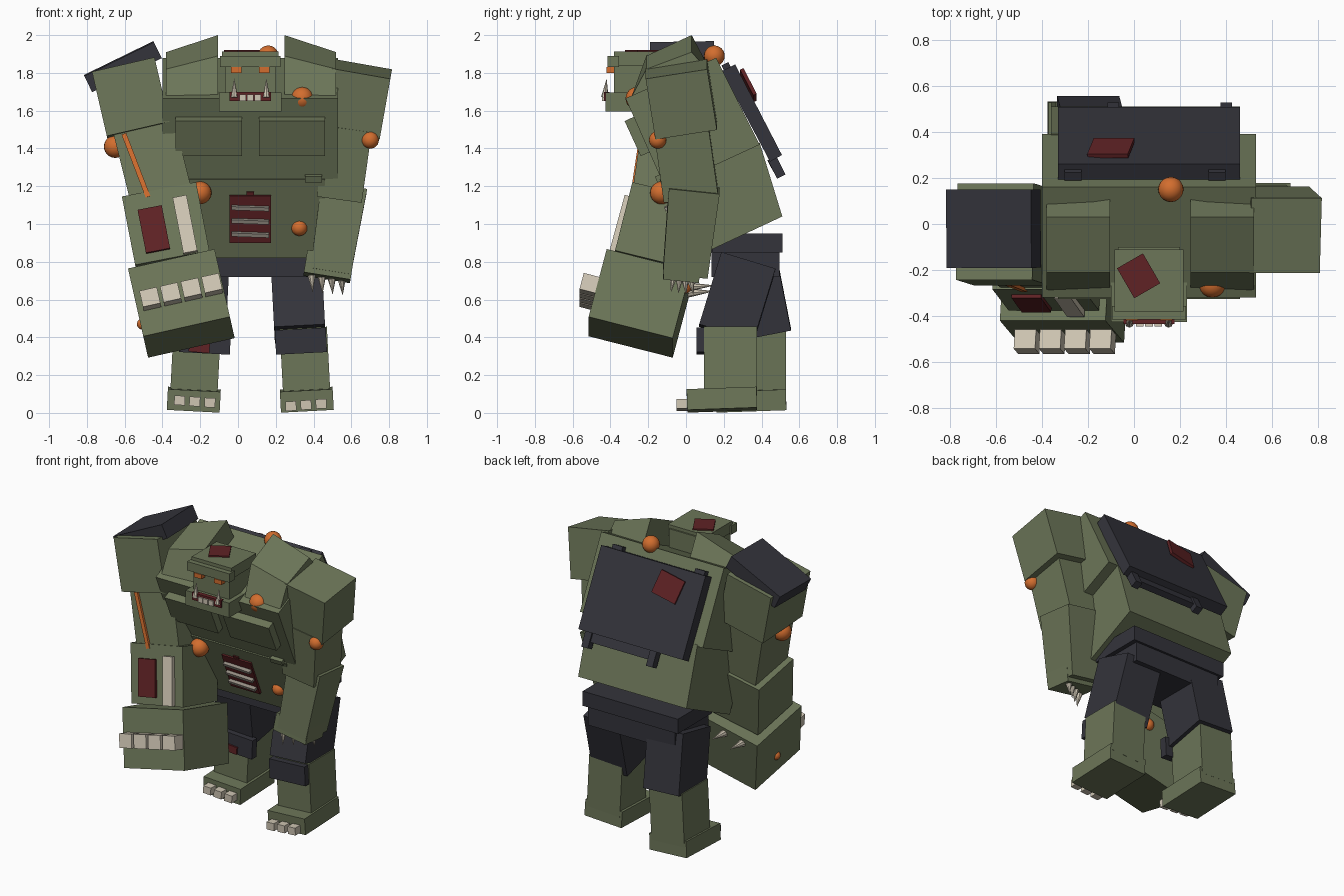
import bpy, bmesh, math
from mathutils import Matrix, Vector, Euler

if "Cube" in bpy.data.objects:
    bpy.data.objects.remove(bpy.data.objects["Cube"])


def material(name, rgb):
    m = bpy.data.materials.new(name)
    m.diffuse_color = (*rgb, 1)
    m.use_nodes = True
    m.node_tree.nodes["Principled BSDF"].inputs["Base Color"].default_value = m.diffuse_color
    return m


OLIVE = material("olive_armour", (0.15, 0.18, 0.098))
DARK = material("dark_slate", (0.034, 0.034, 0.044))
RED = material("dark_red", (0.115, 0.016, 0.018))
ORANGE = material("orange_glow", (0.65, 0.155, 0.028))
IVORY = material("ivory", (0.62, 0.56, 0.45))
BONE = material("bone_grey", (0.30, 0.27, 0.23))


def finish(name, bm, mat):
    bmesh.ops.recalc_face_normals(bm, faces=bm.faces)
    me = bpy.data.meshes.new(name)
    bm.to_mesh(me)
    bm.free()
    me.materials.append(mat)
    ob = bpy.data.objects.new(name, me)
    bpy.context.collection.objects.link(ob)
    return ob


def place(centre, rot):
    return Matrix.Translation(centre) @ Euler([math.radians(a) for a in rot]).to_matrix().to_4x4()


def box(name, mat, centre, size, rot=(0, 0, 0), taper=1.0):
    """Box with a rotation in degrees; taper scales its lower end."""
    bm = bmesh.new()
    bmesh.ops.create_cube(bm, size=1)
    for v in bm.verts:
        k = taper if v.co.z < 0 else 1
        v.co = Vector((v.co.x * size[0] * k, v.co.y * size[1] * k, v.co.z * size[2]))
    bm.transform(place(centre, rot))
    return finish(name, bm, mat)


def prism(name, mat, x0, x1, pts, pts1=None):
    """Side profile (y, z) spanned from x0 to x1, with an optional second profile."""
    bm = bmesh.new()
    a = [bm.verts.new((x0, y, z)) for y, z in pts]
    b = [bm.verts.new((x1, y, z)) for y, z in (pts1 or pts)]
    n = len(a)
    bm.faces.new(a)
    bm.faces.new(b)
    for i in range(n):
        bm.faces.new((a[i], a[(i + 1) % n], b[(i + 1) % n], b[i]))
    return finish(name, bm, mat)


def ball(name, centre, r):
    bm = bmesh.new()
    bmesh.ops.create_uvsphere(bm, u_segments=20, v_segments=12, radius=r)
    bm.transform(Matrix.Translation(centre))
    for f in bm.faces:
        f.smooth = True
    return finish(name, bm, ORANGE)


def spike(name, base, tip, r):
    base, d = Vector(base), Vector(tip) - Vector(base)
    bm = bmesh.new()
    bmesh.ops.create_cone(bm, cap_ends=True, segments=8, radius1=r, radius2=0, depth=d.length)
    bm.transform(Matrix.Translation(base + d / 2) @ d.to_track_quat('Z', 'Y').to_matrix().to_4x4())
    return finish(name, bm, IVORY)


# Torso, leaning forward
prism("chest", OLIVE, -0.40, 0.53, [(-0.32, 1.665), (0.16, 1.88), (0.39, 1.42), (-0.11, 1.19)])
prism("abdomen", OLIVE, -0.36, 0.46, [(-0.14, 1.235), (0.39, 1.43), (0.51, 1.04), (0.04, 0.82)])
for i, x in enumerate((-0.33, 0.11)):
    prism(f"pectoral_slab_{i}", OLIVE, x, x + 0.35,
          [(-0.325, 1.545), (-0.26, 1.575), (-0.17, 1.39), (-0.24, 1.36)])
box("belly_latch", OLIVE, (0.40, -0.135, 1.245), (0.09, 0.05, 0.035), (24, 0, 0))

# Belly vent
box("vent_panel", RED, (0.065, -0.05, 1.03), (0.22, 0.03, 0.27), (22, 0, 0))
box("vent_tab", RED, (0.065, -0.10, 1.16), (0.04, 0.03, 0.03), (22, 0, 0))
for i in range(3):
    z = 1.085 - 0.07 * i
    box(f"vent_bar_{i}", BONE, (0.065, -0.075 - (z - 1.03) * 0.4, z), (0.20, 0.03, 0.02), (22, 2, 0))

# Back plate, with hooks and a lower bar
prism("back_plate", DARK, -0.33, 0.46, [(0.19, 1.81), (0.26, 1.845), (0.508, 1.365), (0.445, 1.33)])
for i, (xt, xb) in enumerate(((-0.265, -0.09), (0.36, 0.40))):
    box(f"top_hook_{i}", DARK, (xt, 0.215, 1.83), (0.075, 0.04, 0.04), (27, 0, 0))
    box(f"bottom_hook_{i}", DARK, (xb, 0.48, 1.30), (0.05, 0.05, 0.11), (27, 0, 0))
box("bottom_bar", DARK, (0.155, 0.465, 1.315), (0.50, 0.04, 0.07), (27, 0, 0))
box("back_patch", RED, (-0.10, 0.33, 1.735), (0.18, 0.02, 0.155), (27, -12, 0))

# Shoulder pads, sloping down to the outside
inner = [(-0.28, 1.67), (-0.21, 1.89), (0.03, 2.0), (0.12, 1.83)]
outer = [(-0.29, 1.67), (-0.21, 1.82), (0.03, 1.91), (0.10, 1.83)]
prism("shoulder_pad_left", OLIVE, -0.38, -0.105, outer, inner)
prism("shoulder_pad_right", OLIVE, 0.52, 0.245, outer, inner)

# Head
box("skull", OLIVE, (0.065, -0.24, 1.77), (0.27, 0.28, 0.24))
box("helmet", OLIVE, (0.065, -0.245, 1.875), (0.30, 0.27, 0.075))
box("brow", OLIVE, (0.065, -0.385, 1.86), (0.32, 0.06, 0.06))
box("jaw", OLIVE, (0.065, -0.31, 1.645), (0.33, 0.23, 0.10))
box("mouth", RED, (0.065, -0.42, 1.675), (0.22, 0.03, 0.05))
for i in range(3):
    box(f"tooth_{i}", IVORY, (0.025 + 0.04 * i, -0.435, 1.668), (0.034, 0.02, 0.035))
for i, x in enumerate((-0.01, 0.14)):
    box(f"eye_{i}", ORANGE, (x, -0.39, 1.815), (0.055, 0.06, 0.03))
    spike(f"tusk_{i}", (x - 0.01 + 0.02 * i, -0.43, 1.67), (x - 0.01 + 0.02 * i, -0.42, 1.77), 0.02)
box("head_patch", RED, (0.02, -0.225, 1.916), (0.13, 0.15, 0.012), (0, 0, 30))

# Hips
box("belt", DARK, (0.065, 0.325, 0.90), (0.72, 0.37, 0.10))
box("pelvis", DARK, (0.065, 0.315, 0.80), (0.66, 0.36, 0.16))

# Legs: the right one steps forward, the left one back
for side, x, y, lean, ty, tx in (("right", 0.355, 0.0, -17, 0.272, 0.318), ("left", -0.225, 0.155, 11, 0.37, -0.19)):
    turn = -3 if side == "right" else 3
    lift = 0.0 if side == "right" else 0.018
    box(f"thigh_{side}", DARK, (tx, ty, 0.61), (0.27, 0.30, 0.40), (lean, turn, 0))
    box(f"shin_{side}", OLIVE, (x, y + 0.235, 0.27), (0.25, 0.28, 0.36), (0, turn, 0))
    box(f"knee_guard_{side}", DARK, (tx + 0.015, y + 0.08, 0.38), (0.27, 0.05, 0.13), (0, turn, 0))
    box(f"foot_{side}", OLIVE, (x + turn * -0.003, y + 0.19, 0.07), (0.28, 0.37, 0.11), (2, turn, 0))
    for i in range(3):
        box(f"toe_{side}_{i}", IVORY, (x - 0.075 + lift * -0.5 + 0.08 * i, y - 0.015, 0.042 + lift - turn * 0.002 * (i - 1)),
            (0.057, 0.07, 0.05), (0, turn, 0))
box("knee_patch", RED, (-0.205, 0.205, 0.345), (0.11, 0.012, 0.05), (0, 5, 0))

# Oversized left arm
box("big_shoulder", OLIVE, (-0.565, -0.045, 1.66), (0.34, 0.42, 0.35), (-4, -13, 0))
box("big_shoulder_plate", DARK, (-0.61, -0.02, 1.833), (0.41, 0.34, 0.095), (1, -26, 0))
box("big_upper_arm", OLIVE, (-0.45, -0.09, 1.32), (0.33, 0.33, 0.46), (-8, -14, 0))
box("big_arm_stripe", ORANGE, (-0.54, -0.26, 1.31), (0.026, 0.02, 0.36), (-8, -21, 0))
box("big_forearm", OLIVE, (-0.375, -0.155, 0.96), (0.40, 0.36, 0.38), (-14, -11, 0))
box("forearm_red_plate", RED, (-0.445, -0.338, 0.97), (0.13, 0.03, 0.24), (-15, -11, 0))
box("forearm_ivory_plate", IVORY, (-0.28, -0.345, 0.995), (0.075, 0.04, 0.31), (-15, -11, 0))
fist_rot = (-14.6, -12.7, 0)
fist = place((-0.30, -0.245, 0.58), fist_rot)
box("big_fist", OLIVE, (-0.30, -0.245, 0.58), (0.47, 0.46, 0.38), fist_rot)
for i in range(4):
    box(f"knuckle_{i}", IVORY, fist @ Vector((-0.155 + 0.112 * i, -0.265, -0.01)), (0.095, 0.10, 0.09), fist_rot)
for i, x in enumerate((-0.12, 0.02)):
    spike(f"fist_spike_{i}", fist @ Vector((x, 0.21, 0.14)), fist @ Vector((x, 0.36, 0.19)), 0.028)

# Right arm with claws
box("shoulder", OLIVE, (0.63, -0.025, 1.66), (0.31, 0.33, 0.33), (9, 10, 0))
box("upper_arm", OLIVE, (0.565, 0.0, 1.335), (0.24, 0.29, 0.38), (8, 8, 0))
box("forearm", OLIVE, (0.525, 0.02, 0.965), (0.245, 0.27, 0.46), (-6, 9, 0), 0.88)
box("hand", OLIVE, (0.48, -0.02, 0.775), (0.25, 0.19, 0.12), (-6, 9, 0))
for i in range(4):
    x = 0.39 + 0.053 * i
    spike(f"claw_{i}", (x, -0.065 + 0.03 * i, 0.727 - 0.008 * i), (x + 0.005, -0.08 + 0.04 * i, 0.637 - 0.005 * i), 0.022)

# Glowing orbs
for i, (x, y, z, r) in enumerate(((-0.20, -0.13, 1.165, 0.06), (0.34, -0.26, 1.665, 0.06),
                                  (0.325, -0.02, 0.98, 0.043), (0.70, -0.15, 1.445, 0.046),
                                  (-0.65, -0.11, 1.41, 0.06), (0.16, 0.15, 1.89, 0.055),
                                  (-0.12, -0.01, 0.67, 0.04), (-0.505, -0.25, 0.47, 0.03))):
    ball(f"orb_{i}", (x, y, z), r)
